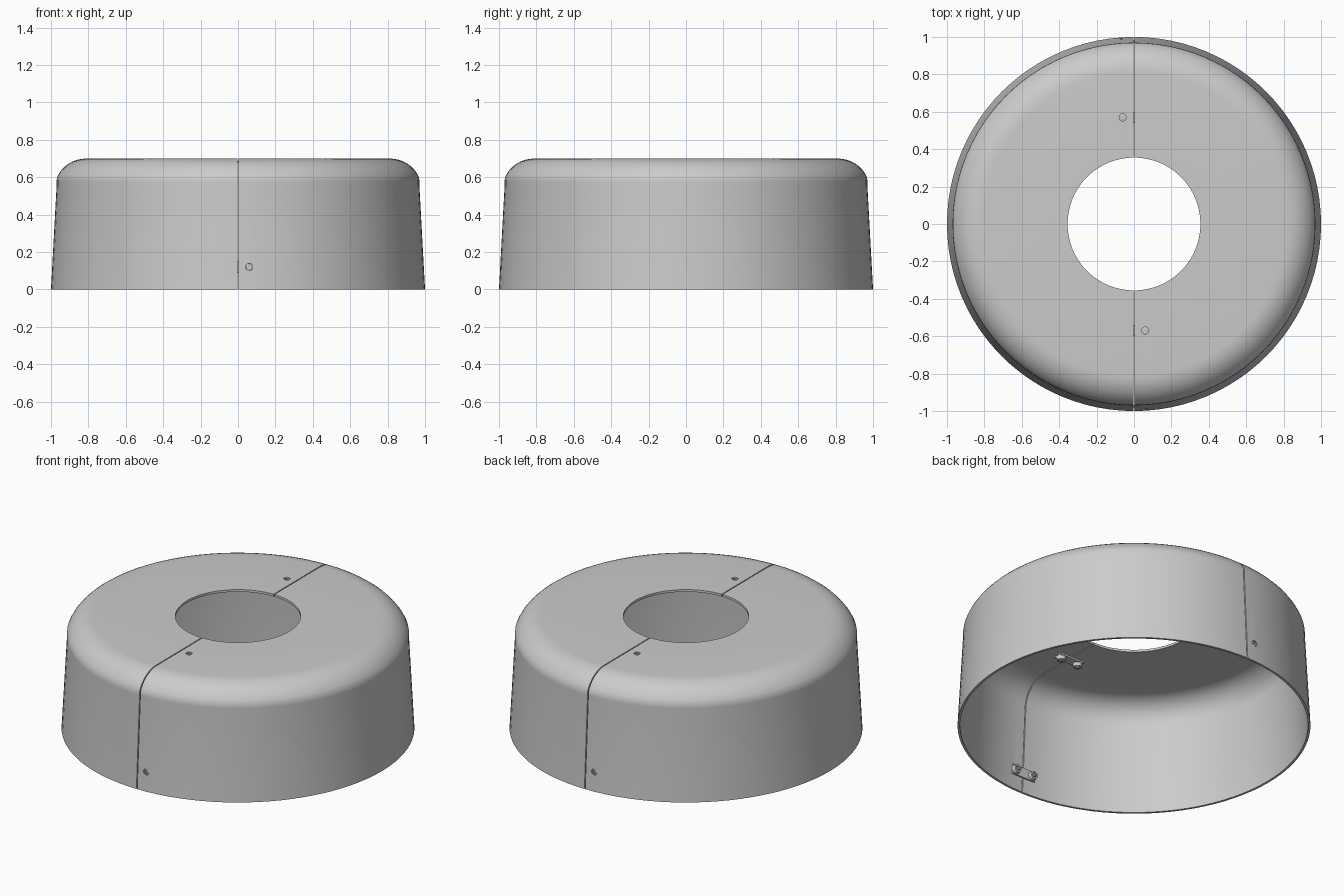
import bpy, bmesh, math
from mathutils import Matrix

if "Cube" in bpy.data.objects:
    bpy.data.objects.remove(bpy.data.objects["Cube"])

GAP = 0.003      # half of the seam width
T = 0.014        # shell thickness
SLOPE = math.atan2(0.03, 0.56)


def finish(name, bm, matrix=Matrix()):
    bmesh.ops.recalc_face_normals(bm, faces=bm.faces[:])
    bm.transform(matrix)
    me = bpy.data.meshes.new(name)
    bm.to_mesh(me)
    bm.free()
    ob = bpy.data.objects.new(name, me)
    bpy.context.collection.objects.link(ob)
    return ob


def lathe(name, profile, segs, matrix=Matrix(), half=False):
    """Spin a closed (r, z) loop; half=True gives the x > 0 side with end caps."""
    bm = bmesh.new()
    rings = []
    for i in range(segs + 1 if half else segs):
        a = -math.pi / 2 + math.pi * i / segs if half else math.tau * i / segs
        ring = []
        for r, z in profile:
            x = r * math.cos(a)
            ring.append(bm.verts.new((max(x, GAP) if half else x, r * math.sin(a), z)))
        rings.append(ring)
    n = len(profile)
    for i in range(segs):
        a, b = rings[i], rings[(i + 1) % len(rings)]
        for j in range(n):
            k = (j + 1) % n
            bm.faces.new((a[j], b[j], b[k], a[k]))
    if half:
        bm.faces.new(rings[0])
        bm.faces.new(rings[-1])
    return finish(name, bm, matrix)


def solid(name, sections, segs, matrix):
    """Round solid from a stack of (r, z) sections."""
    bm = bmesh.new()
    rings = [[bm.verts.new((r * math.cos(math.tau * i / segs),
                            r * math.sin(math.tau * i / segs), z))
              for i in range(segs)] for r, z in sections]
    for a, b in zip(rings, rings[1:]):
        for i in range(segs):
            k = (i + 1) % segs
            bm.faces.new((a[i], a[k], b[k], b[i]))
    bm.faces.new(rings[0])
    bm.faces.new(rings[-1])
    return finish(name, bm, matrix)


def box(name, size, centre, matrix):
    bm = bmesh.new()
    bmesh.ops.create_cube(bm, size=1)
    bm.transform(Matrix.Translation(centre) @ Matrix.Diagonal((*size, 1)))
    return finish(name, bm, matrix)


def cut(target, cutter):
    mod = target.modifiers.new("cut", 'BOOLEAN')
    mod.operation = 'DIFFERENCE'
    mod.solver = 'EXACT'
    mod.object = cutter
    bpy.context.view_layer.update()
    ev = target.evaluated_get(bpy.context.evaluated_depsgraph_get())
    me = bpy.data.meshes.new_from_object(ev)
    target.modifiers.clear()
    target.data = me
    bpy.data.objects.remove(cutter)


# shell cross-section: tapered wall, rounded shoulder, flat top with pipe hole
def shoulder(rad):
    return [(0.81 + (rad + 0.01 * (rad > 0.15)) * math.cos(t), 0.54 + rad * math.sin(t))
            for t in [math.radians(4 + 86 * i / 10) for i in range(11)]]


outer = shoulder(0.16)
inner = shoulder(0.16 - T)
outer = [(min(r, 0.97), z) for r, z in outer]
profile = [(1.0, 0)] + outer + [(0.355, 0.70), (0.355, 0.70 - T)]
profile += inner[::-1] + [(1.0 - T, 0)]
shell = lathe("shell_half_right", profile, 48, half=True)
parts = [shell]

# joint frames: local z points out of the shell, local x crosses the seam
joints = {
    "top": Matrix.Translation((0, -0.57, 0.70)),
    "side": Matrix.Translation((0, -(1 - 0.12 * math.tan(SLOPE)), 0.12))
            @ Matrix.Rotation(math.pi / 2 - SLOPE, 4, 'X'),
}
for place, frame in joints.items():
    screw_at = frame @ Matrix.Translation((0.06, 0, -0.002))
    # screw hole in the shell
    cut(shell, solid("hole_cutter", [(0.019, 0.02), (0.019, -0.03)], 20, screw_at))
    # joining tab behind the seam
    tab = box(place + "_tab", (0.165, 0.06, 0.011), (0, 0, -0.019), frame)
    parts.append(tab)
    # bosses either side of the seam
    for side, x in (("screw", 0.06), ("fixed", -0.06)):
        boss = lathe(f"{place}_{side}_boss",
                     [(0.028, -0.022), (0.024, -0.046), (0.015, -0.046), (0.015, -0.022)],
                     20, frame @ Matrix.Translation((x, 0, 0)))
        pin = solid(f"{place}_{side}_pin",
                    [(0.011, -0.02), (0.011, -0.048), (0.007, -0.052)], 16,
                    frame @ Matrix.Translation((x, 0, 0)))
        parts += [boss, pin]
    # screw head with cross recess
    screw = solid(place + "_screw",
                  [(0.013, -0.002), (0.016, -0.004), (0.016, -0.013), (0.010, -0.02)],
                  20, screw_at)
    for size in ((0.02, 0.005, 0.012), (0.005, 0.02, 0.012)):
        cut(screw, box("cross_cutter", size, (0, 0, -0.002), screw_at))
    parts.append(screw)

# second half is the first turned half a revolution
turn = Matrix.Rotation(math.pi, 4, 'Z')
for ob in list(parts):
    other = ob.copy()
    other.data = ob.data.copy()
    other.data.transform(turn)
    if ob is shell:
        other.name = "shell_half_left"
    else:
        other.name = "back_" + ob.name
        ob.name = "front_" + ob.name
    bpy.context.collection.objects.link(other)
    parts.append(other)

# smooth shading with crisp edges
bpy.ops.object.select_all(action='DESELECT')
for ob in parts:
    ob.select_set(True)
bpy.context.view_layer.objects.active = shell
bpy.ops.object.shade_smooth_by_angle(angle=math.radians(30))
